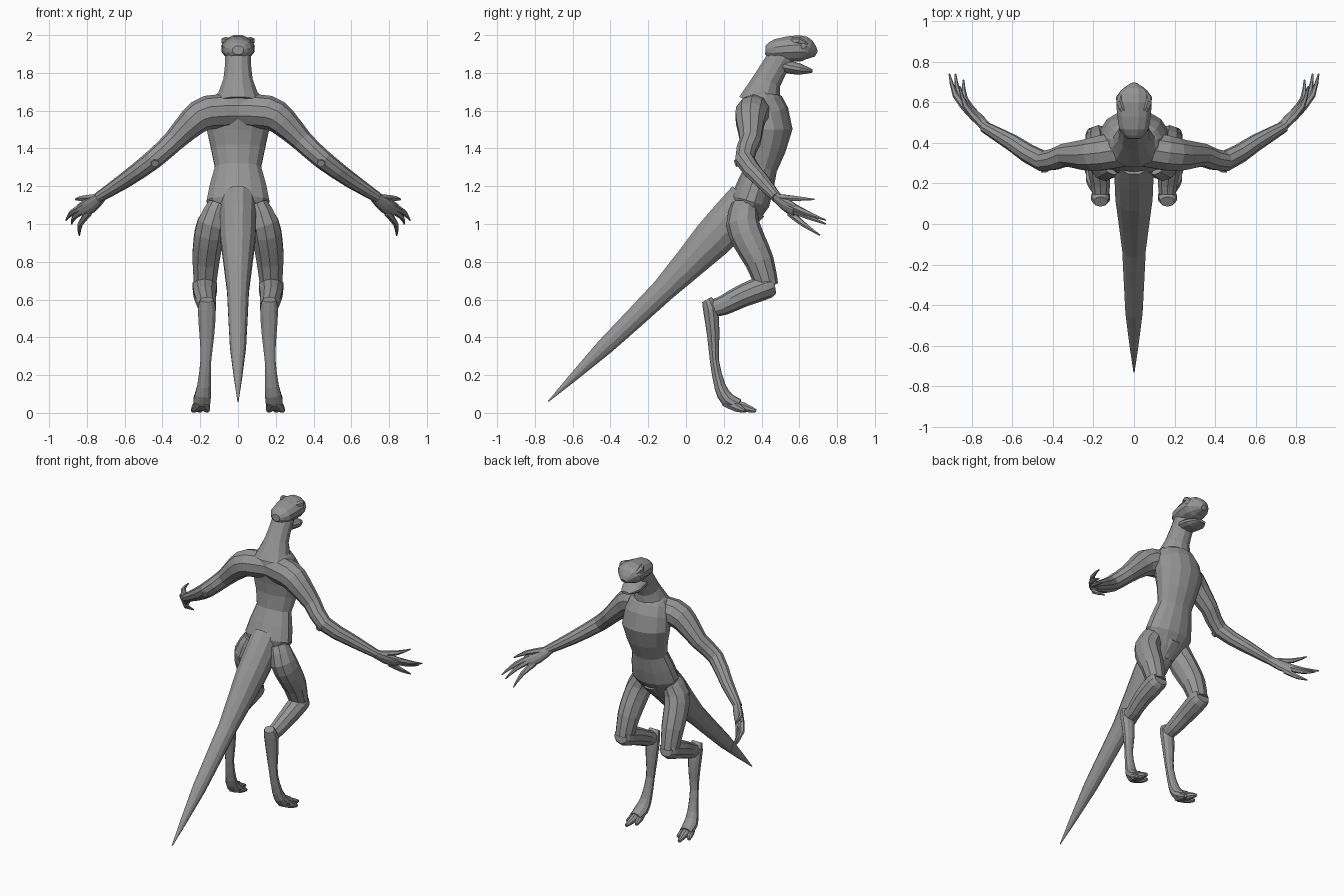
import bpy, bmesh
from math import sin, cos, pi
from mathutils import Vector

if "Cube" in bpy.data.objects:
    bpy.data.objects.remove(bpy.data.objects["Cube"])

GREY = (.3, .3, .3, 1)
skin = bpy.data.materials.new("grey skin")
skin.use_nodes = True
skin.diffuse_color = GREY
skin.node_tree.nodes["Principled BSDF"].inputs["Base Color"].default_value = GREY


def finish(name, bm, mirror):
    """Turn the mesh into a named object, with a twin on the other side if asked."""
    bmesh.ops.recalc_face_normals(bm, faces=bm.faces)
    mesh = bpy.data.meshes.new(name)
    bm.to_mesh(mesh)
    bm.free()
    mesh.materials.append(skin)
    obj = bpy.data.objects.new(name, mesh)
    bpy.context.collection.objects.link(obj)
    if mirror:
        obj.modifiers.new("other_side", 'MIRROR')


def add_midpoints(stations):
    """Insert a smooth in-between station on every span of the path."""
    keys = [Vector(s) for s in stations]
    result = []
    for i in range(len(keys) - 1):
        before, after = keys[max(i - 1, 0)], keys[min(i + 2, len(keys) - 1)]
        middle = (keys[i] + keys[i + 1]) * (9 / 16) - (before + after) / 16
        result += [keys[i], middle]
    return result + [keys[-1]]


def loft(name, stations, ratio=(1, 1), sides=10, side_axis=(1, 0, 0), mirror=True):
    """Skin elliptical rings along a path; station = x, y, z, half width.
    The depth to width ratio runs evenly from the first ring to the last."""
    bm = bmesh.new()
    path = add_midpoints(stations)
    last = len(path) - 1
    rings = []
    for i, station in enumerate(path):
        tangent = path[min(i + 1, last)].xyz - path[max(i - 1, 0)].xyz
        tangent.normalize()
        across = Vector(side_axis)
        across = (across - tangent * across.dot(tangent)).normalized()
        width = across * station[3]
        depth = tangent.cross(width) * (ratio[0] + (ratio[1] - ratio[0]) * i / last)
        angles = [2 * pi * (k + .5) / sides for k in range(sides)]
        rings.append([bm.verts.new(station.xyz + width * cos(a) + depth * sin(a))
                      for a in angles])
    for lower, upper in zip(rings, rings[1:]):
        for k in range(sides):
            n = (k + 1) % sides
            bm.faces.new((lower[k], lower[n], upper[n], upper[k]))
    bm.faces.new(rings[0])
    bm.faces.new(rings[-1])
    finish(name, bm, mirror)


def central(name, stations, ratio, sides=12):
    """Loft a part lying on the middle plane; station = y, z, half width."""
    loft(name, [(0, *s) for s in stations], ratio, sides, mirror=False)


# Torso with wide hips, narrow waist and broad chest
central("torso", [(.3, .96, .06), (.34, 1.12, .17), (.4, 1.3, .125),
                  (.44, 1.5, .17), (.4, 1.65, .14), (.4, 1.7, .1)], (.55, .85), 14)
central("neck", [(.39, 1.64, .13), (.43, 1.76, .08), (.5, 1.88, .07), (.52, 1.94, .06)],
        (.9, 1.1))

# Tail tapering down to the ground
central("tail", [(.33, 1.12, .1), (.14, .92, .095), (-.12, .65, .06),
                 (-.43, .35, .044), (-.73, .06, .003)], (1.2, 1))

# Head: skull with snout, open lower jaw, brows and eyes
central("skull", [(.42, 1.92, .03), (.47, 1.92, .075), (.6, 1.93, .09),
                  (.65, 1.92, .07), (.69, 1.9, .02)], (.8, .8))
central("lower_jaw", [(.5, 1.84, .06), (.6, 1.82, .07), (.67, 1.81, .03)], (.6, .3))
loft("brows", [(.05, .56, 1.97, .016), (.07, .6, 1.97, .02), (.06, .64, 1.95, .012)],
     sides=6)
bm = bmesh.new()
bmesh.ops.create_uvsphere(bm, u_segments=10, v_segments=6, radius=.02)
bmesh.ops.translate(bm, verts=bm.verts, vec=(.07, .62, 1.94))
finish("eyes", bm, True)

# Arms from the shoulder blades to the wrists, then flat palms
FORWARD = (0, 1, 0)
loft("arms", [(0, .38, 1.6, .09), (.16, .35, 1.59, .09), (.24, .34, 1.54, .078),
              (.34, .34, 1.44, .058), (.45, .31, 1.34, .052), (.6, .4, 1.23, .042),
              (.74, .48, 1.14, .028)], side_axis=FORWARD)
loft("elbow_points", [(.45, .34, 1.35, .03), (.44, .26, 1.32, .02)], sides=8)
loft("palms", [(.72, .47, 1.15, .024), (.78, .53, 1.1, .025), (.83, .58, 1.07, .018)],
     (1.2, 2.2), side_axis=FORWARD)

# Fingers bow outward between knuckle and tip
fingers = {
    "thumbs": ((.76, .5, 1.14), (.86, .68, 1.13)),
    "upper_fingers": ((.81, .55, 1.1), (.91, .74, 1.02)),
    "middle_fingers": ((.81, .56, 1.08), (.88, .74, 1)),
    "lower_fingers": ((.79, .55, 1.06), (.84, .71, .94)),
}
for name, (knuckle, tip) in fingers.items():
    knuckle, tip = Vector(knuckle), Vector(tip)
    bend = (knuckle + tip) / 2 + Vector((.02, -.01, 0))
    loft(name, [(*knuckle, .02), (*bend, .015), (*tip, .004)], sides=6,
         side_axis=(0, 0, 1))

# Thighs forward to the knee, shins back to the hock, long ankles down to the foot
loft("thighs", [(.1, .31, 1.1, .06), (.14, .3, 1, .08), (.16, .34, .9, .08),
                (.17, .39, .8, .074), (.175, .43, .67, .06)], (1.15, 1))
loft("shins", [(.175, .47, .68, .05), (.175, .43, .67, .068), (.175, .3, .62, .06),
               (.165, .2, .57, .05), (.165, .13, .55, .04)], (.9, 1.1))
loft("ankles", [(.165, .11, .6, .035), (.165, .13, .55, .05), (.165, .145, .4, .04),
                (.17, .15, .28, .03), (.18, .18, .14, .038), (.19, .22, .07, .048),
                (.195, .28, .04, .042)], (.8, .8))

# Toes fan out from the front of the foot
ball = Vector((.19, .21, .06))
for name, x, y in (("inner_toes", .16, .32), ("middle_toes", .205, .37), ("outer_toes", .24, .31)):
    tip = Vector((x, y, .01))
    middle = ball.lerp(tip, .6)
    loft(name, [(*ball, .03), (*middle, .026), (*tip, .01)], sides=8)
